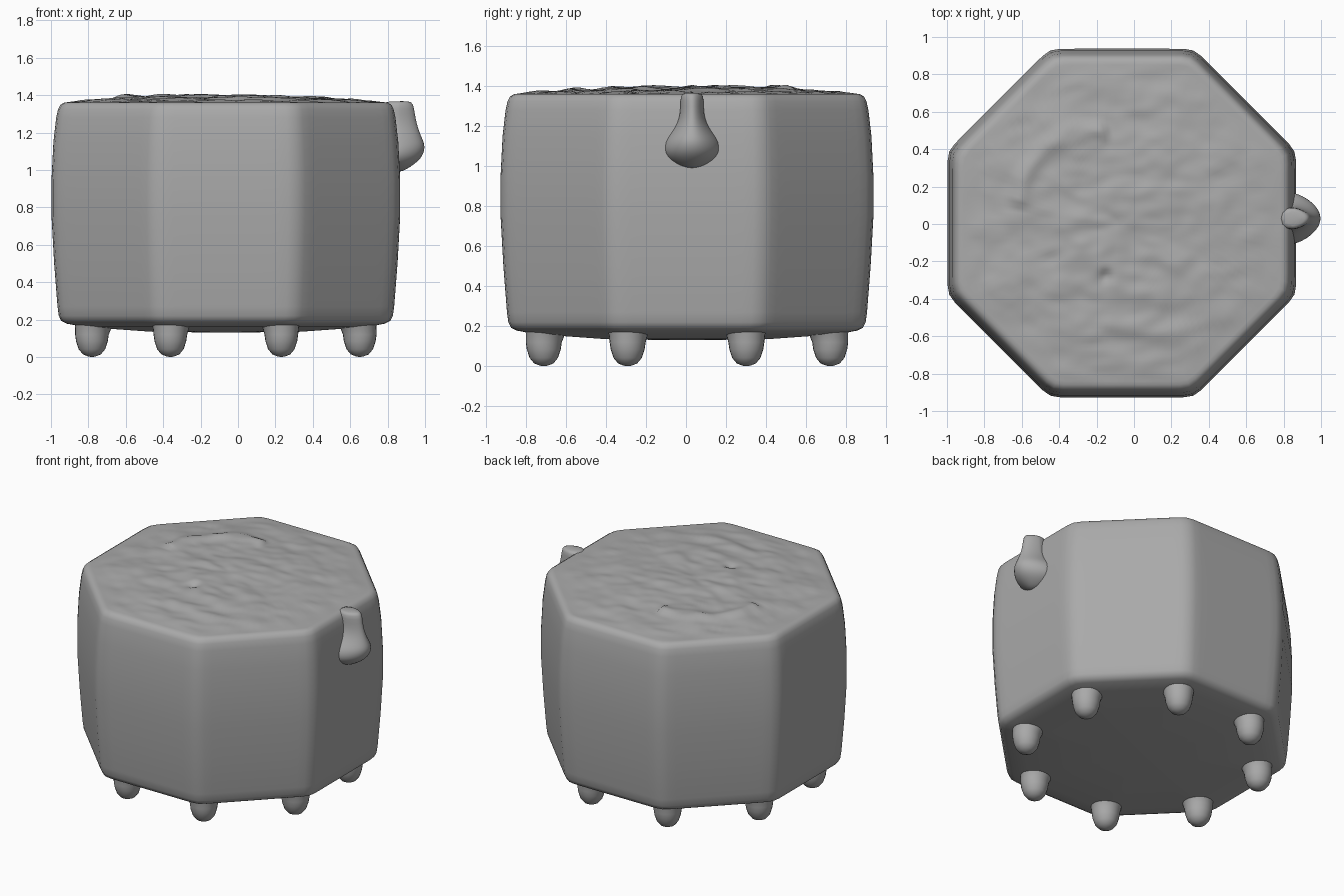
import bpy, bmesh, math
from mathutils import Vector, noise

cube = bpy.data.objects.get("Cube")
if cube:
    bpy.data.objects.remove(cube, do_unlink=True)

CENTRE = Vector((-0.065, 0.005, 0))
SEGMENTS = 128

stone = bpy.data.materials.new("stone grey")
stone.use_nodes = True
stone.diffuse_color = (0.4, 0.4, 0.4, 1)
bsdf = stone.node_tree.nodes["Principled BSDF"]
bsdf.inputs["Base Color"].default_value = stone.diffuse_color
bsdf.inputs["Roughness"].default_value = 0.8


def finish(name, bm):
    bmesh.ops.recalc_face_normals(bm, faces=bm.faces)
    mesh = bpy.data.meshes.new(name)
    bm.to_mesh(mesh)
    bm.free()
    mesh.materials.append(stone)
    mesh.shade_smooth()
    obj = bpy.data.objects.new(name, mesh)
    bpy.context.collection.objects.link(obj)
    return obj


def loft(name, rings):
    """Skin equal-length rings of points and close both ends."""
    bm = bmesh.new()
    loops = [[bm.verts.new(p) for p in ring] for ring in rings]
    for a, b in zip(loops, loops[1:]):
        for i in range(len(a)):
            j = (i + 1) % len(a)
            bm.faces.new((a[i], a[j], b[j], b[i]))
    bm.faces.new(loops[0])
    bm.faces.new(loops[-1])
    return finish(name, bm)


def octagon_radius(angle):
    """Softly rounded octagon with unit distance to its flats."""
    power = 70
    total = sum(max(0, math.cos(angle - k * math.pi / 4)) ** power for k in range(8))
    return total ** (-1 / power)


def top_relief(x, y):
    """Uneven ground: fine lumps, one curved ridge and one small pit."""
    p = Vector((x * 5, y * 8, 0.3))
    height = 0.012 * noise.noise(p) + 0.007 * noise.noise(p * 2.1)
    bend = math.hypot(x + 0.2, y - 0.08)
    if x < -0.15 and y > 0.1:
        height += 0.022 * math.exp(-((bend - 0.42) / 0.05) ** 2)
    pit = math.hypot(x + 0.15, y + 0.28)
    return height - 0.025 * math.exp(-(pit / 0.035) ** 2)


# Body: bulging octagonal wall, shallow domed base, uneven top
wall = [(0.01, 0.13), (0.4, 0.135), (0.75, 0.16), (0.85, 0.178), (0.88, 0.193),
        (0.893, 0.22), (0.9, 0.27), (0.918, 0.5), (0.932, 0.75), (0.932, 0.95),
        (0.922, 1.15), (0.907, 1.28), (0.897, 1.325), (0.885, 1.348), (0.865, 1.36)]
rings = []
for size, z in wall:
    ring = []
    for i in range(SEGMENTS):
        a = math.tau * i / SEGMENTS
        r = size * octagon_radius(a)
        ring.append(CENTRE + Vector((r * math.cos(a), r * math.sin(a), z)))
    rings.append(ring)
steps = 45
for s in range(1, steps):
    t = 1 - s / steps
    fade = min(1, (1 - t) * 8)
    ring = []
    for i in range(SEGMENTS):
        a = math.tau * i / SEGMENTS
        r = 0.865 * t * octagon_radius(a)
        p = CENTRE + Vector((r * math.cos(a), r * math.sin(a), 0))
        p.z = 1.36 + 0.037 * (1 - t * t) + fade * top_relief(p.x, p.y)
        ring.append(p)
    rings.append(ring)
loft("octagonal_body", rings)

# Feet: eight rounded stubs under the corners
foot = [(0.14, 0.24), (0.12, 0.2), (0.099, 0.165), (0.09, 0.12), (0.085, 0.085),
        (0.071, 0.042), (0.048, 0.014), (0.02, 0.003), (0.003, 0.0)]
for k in range(8):
    a = math.radians(22.5 + 45 * k)
    base = CENTRE + Vector((0.775 * math.cos(a), 0.775 * math.sin(a), 0))
    rings = []
    for r, z in foot:
        inset = max(0, z - 0.14) * 0.4
        shift = Vector((-inset * math.cos(a), -inset * math.sin(a), z))
        rings.append([base + shift + Vector((r * math.cos(math.tau * i / 24),
                                             r * math.sin(math.tau * i / 24), 0))
                      for i in range(24)])
    loft(f"foot_{k + 1}", rings)

# Drip: narrow neck on the left wall swelling into a bulb
drip = [(1.368, 0.915, 0.04), (1.355, 0.938, 0.058), (1.3, 0.945, 0.057),
        (1.24, 0.957, 0.062), (1.19, 0.975, 0.085), (1.15, 0.993, 0.115),
        (1.12, 1.0, 0.132), (1.08, 0.99, 0.138), (1.045, 0.962, 0.122),
        (1.015, 0.92, 0.085), (0.99, 0.875, 0.03)]
rings = []
for z, reach, half in drip:
    ring = []
    for i in range(25):
        t = math.pi * (i / 24 - 0.5)
        ring.append(Vector((0.855 + (reach - 0.855) * math.cos(t) ** 1.5 if 0 < i < 24 else 0.855,
                            0.03 + half * math.sin(t), z)))
    ring += [Vector((0.78, 0.03 + half, z)), Vector((0.78, 0.03 - half, z))]
    rings.append(ring)
spout = loft("drip_spout", rings)
smooth = spout.modifiers.new("soften", 'SUBSURF')
smooth.levels = smooth.render_levels = 1
